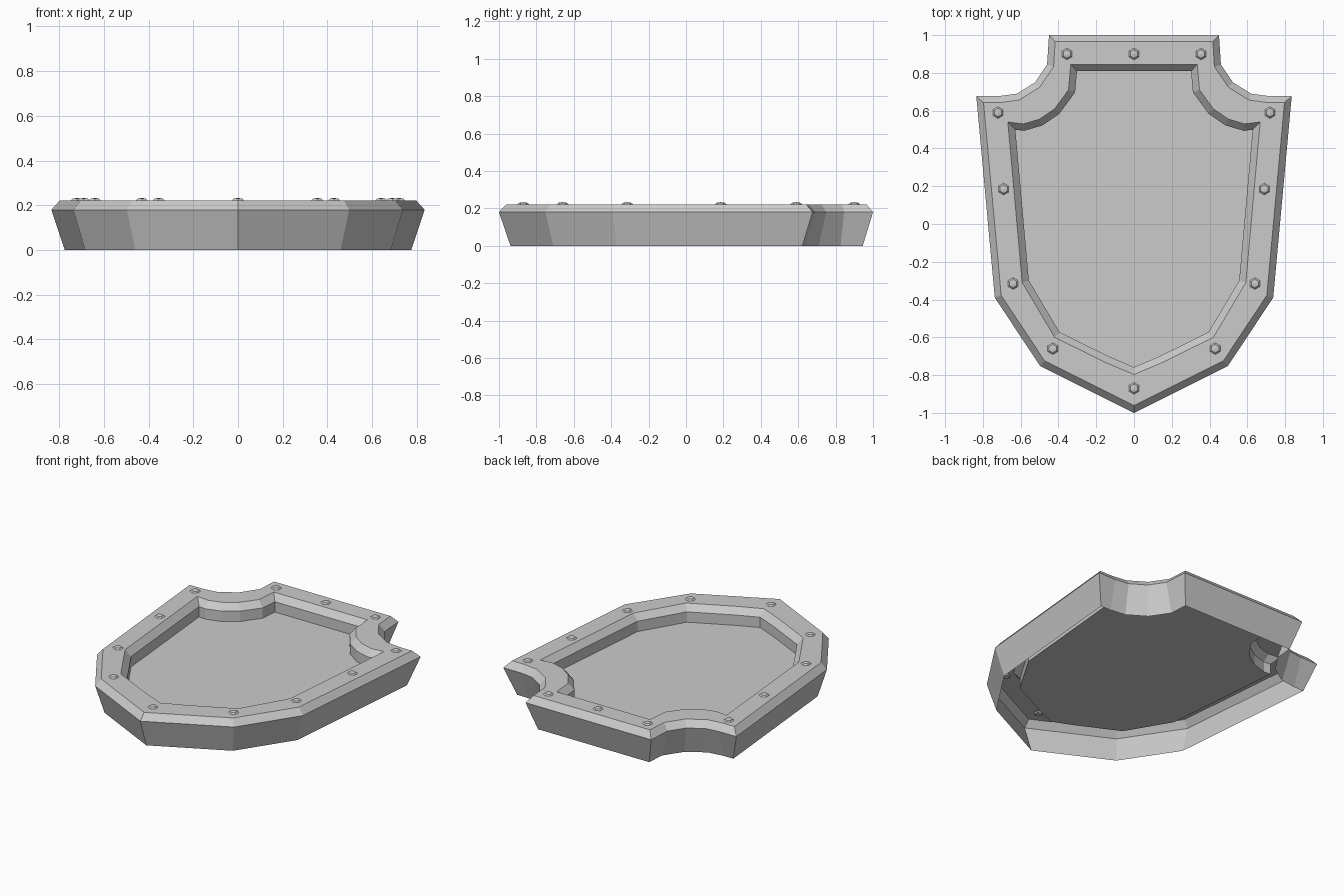
import bpy, bmesh
from mathutils import Vector

if "Cube" in bpy.data.objects:
    bpy.data.objects.remove(bpy.data.objects["Cube"])


def outline(half, tip):
    """Clockwise closed outline from its right half plus the bottom tip."""
    return ([Vector(p) for p in half] + [Vector((0, tip))]
            + [Vector((-x, y)) for x, y in reversed(half)])


def inset(pts, d):
    """Mitred inward offset of a clockwise outline."""
    out = []
    for i, p in enumerate(pts):
        a = (p - pts[i - 1]).normalized()
        b = (pts[(i + 1) % len(pts)] - p).normalized()
        na, nb = Vector((a.y, -a.x)), Vector((b.y, -b.x))
        out.append(p + (na + nb) * (d / (1 + na.dot(nb))))
    return out


def add_object(name, bm):
    me = bpy.data.meshes.new(name)
    bm.to_mesh(me)
    bm.free()
    ob = bpy.data.objects.new(name, me)
    bpy.context.collection.objects.link(ob)
    return ob


# Outlines of the frame's widest edge and of its inner rim edge
outer = outline([(.45, 1), (.46, .845), (.524, .75), (.62, .69), (.71, .678),
                 (.835, .677), (.737, -.39), (.497, -.752), (.23, -.885)], -1)
inner = outline([(.335, .845), (.347, .71), (.42, .61), (.5, .555), (.585, .53),
                 (.668, .54), (.592, -.31), (.42, -.6), (.15, -.733)], -.797)
opening = inset(inner, .036)

# Frame: hollow shell swept up the outer wall, over the rim, down to the panel
bm = bmesh.new()
rings = []
for pts, z in ((inset(outer, .055), 0), (outer, .18), (inset(outer, .035), .222),
               (inner, .222), (opening, .182), (opening, .115)):
    rings.append([bm.verts.new((p.x, p.y, z)) for p in pts])
n = len(outer)
for lo, up in zip(rings, rings[1:]):
    for i in range(n):
        j = (i + 1) % n
        bm.faces.new((lo[i], up[i], up[j], lo[j]))
add_object("shield_frame", bm)

# Recessed panel
bm = bmesh.new()
bm.faces.new([bm.verts.new((p.x, p.y, .115)) for p in reversed(opening)])
add_object("shield_panel", bm)

# Hexagonal domed rivets around the rim
spots = [(0, .9), (0, -.87)]
for x, y in ((.355, .9), (.72, .59), (.69, .185), (.64, -.315), (.43, -.66)):
    spots += [(x, y), (-x, y)]
for k, (x, y) in enumerate(spots):
    bm = bmesh.new()
    bmesh.ops.create_uvsphere(bm, u_segments=6, v_segments=4, radius=.031)
    bmesh.ops.scale(bm, vec=(1, 1, .36), verts=bm.verts)
    rivet = add_object(f"rivet_{k + 1}", bm)
    rivet.location = (x, y, .222)
